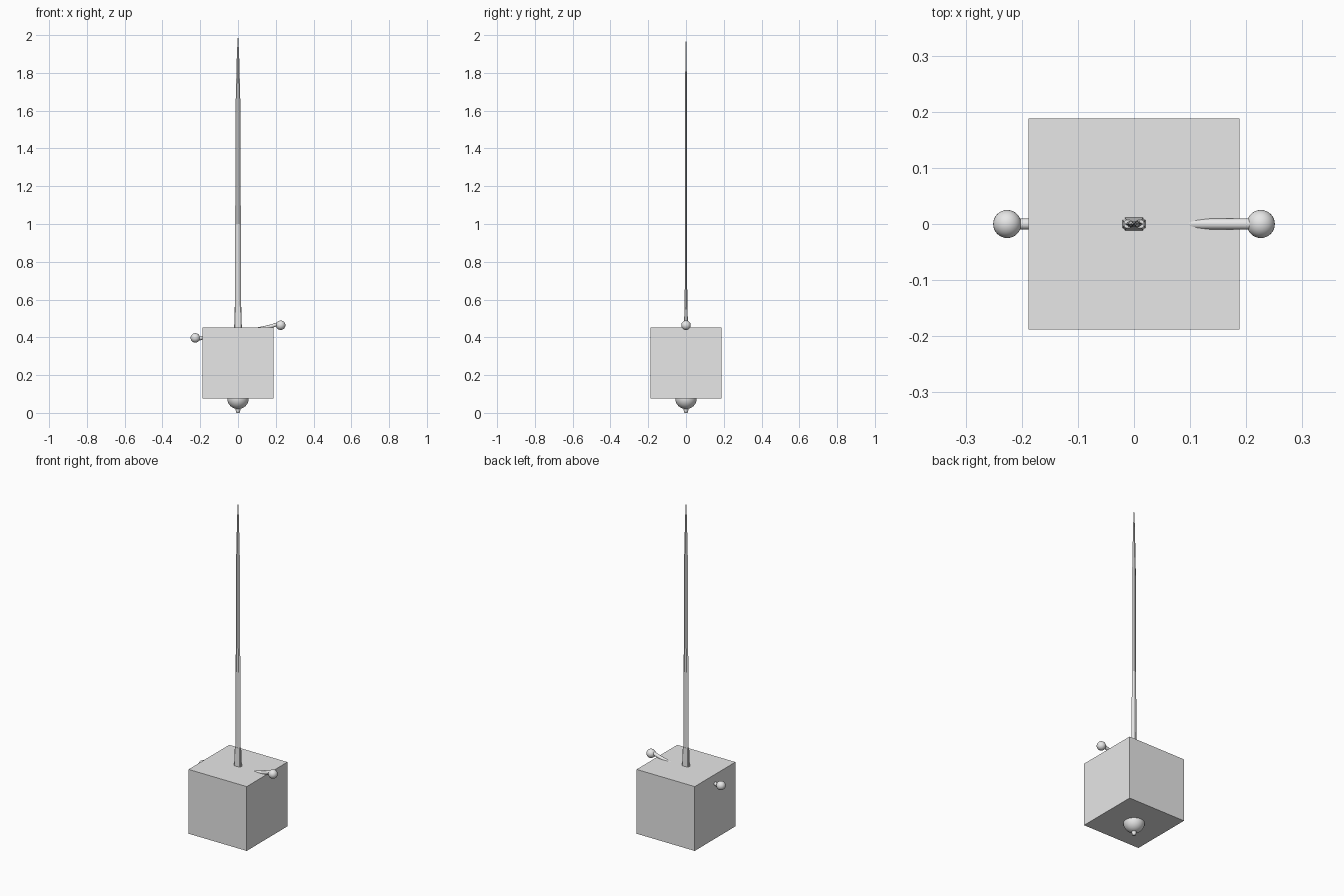
import bpy, bmesh, math
from mathutils import Vector

old = bpy.data.objects.get("Cube")
if old:
    bpy.data.objects.remove(old, do_unlink=True)

grey = bpy.data.materials.new("plain grey")
grey.use_nodes = True
grey.diffuse_color = (0.8, 0.8, 0.8, 1)
grey.node_tree.nodes["Principled BSDF"].inputs["Base Color"].default_value = (0.8, 0.8, 0.8, 1)


def add(name, bm, smooth=False):
    """Turn a bmesh into a named object."""
    bmesh.ops.recalc_face_normals(bm, faces=bm.faces[:])
    mesh = bpy.data.meshes.new(name)
    bm.to_mesh(mesh)
    bm.free()
    mesh.materials.append(grey)
    obj = bpy.data.objects.new(name, mesh)
    bpy.context.collection.objects.link(obj)
    if smooth:
        bpy.ops.object.select_all(action='DESELECT')
        bpy.context.view_layer.objects.active = obj
        obj.select_set(True)
        bpy.ops.object.shade_smooth_by_angle(angle=math.radians(40))
    return obj


def loft(name, rings, smooth=False):
    """Skin a list of equal-length point rings and cap both ends."""
    bm = bmesh.new()
    loops = [[bm.verts.new(p) for p in ring] for ring in rings]
    n = len(loops[0])
    for a, b in zip(loops, loops[1:]):
        for i in range(n):
            j = (i + 1) % n
            bm.faces.new((a[i], a[j], b[j], b[i]))
    bm.faces.new(loops[0])
    bm.faces.new(loops[-1])
    return add(name, bm, smooth)


def circle(z, r, n=24):
    return [(r * math.cos(math.tau * i / n), r * math.sin(math.tau * i / n), z) for i in range(n)]


def blade_ring(z, w, t):
    """Six-sided blade section with sharp edges left and right."""
    k = w * 0.4
    return [(w, 0, z), (k, t, z), (-k, t, z), (-w, 0, z), (-k, -t, z), (k, -t, z)]


def collar_ring(z, w, t):
    """Rectangle with clipped corners."""
    c = 0.004
    return [(w, t - c, z), (w - c, t, z), (c - w, t, z), (-w, t - c, z),
            (-w, c - t, z), (c - w, -t, z), (w - c, -t, z), (w, c - t, z)]


def ball(name, place, r):
    bm = bmesh.new()
    bmesh.ops.create_uvsphere(bm, u_segments=32, v_segments=16, radius=r)
    bmesh.ops.translate(bm, verts=bm.verts, vec=Vector(place))
    return add(name, bm, True)


# Block around the hilt
bm = bmesh.new()
bmesh.ops.create_cube(bm, size=0.376)
bmesh.ops.translate(bm, verts=bm.verts, vec=(0, 0, 0.264))
add("block", bm)

# Blade and its collar
loft("blade", [blade_ring(0.44, 0.017, 0.007), blade_ring(1.0, 0.015, 0.006),
               blade_ring(1.66, 0.012, 0.0055), blade_ring(1.9, 0.006, 0.003),
               blade_ring(2.0, 0.0005, 0.0005)])
loft("blade_collar", [collar_ring(0.42, 0.021, 0.012), collar_ring(0.46, 0.02, 0.011),
                      collar_ring(0.56, 0.018, 0.0075)])

# Grip, pommel and end button
loft("grip", [circle(0.1, 0.015), circle(0.25, 0.02), circle(0.43, 0.016)], True)
ball("pommel", (0, 0, 0.077), 0.057)
loft("pommel_button", [circle(0, 0.007), circle(0.004, 0.011), circle(0.013, 0.012),
                       circle(0.025, 0.013)], True)

# Sloping crossguard with a ball on each end
rings = []
for i in range(-10, 11):
    x = 0.0215 * i
    z = 0.4305 + 0.1 * x + 1.0 * x ** 3 * 2
    rings.append([(x, 0.01 * math.cos(math.tau * k / 16), z + 0.01 * math.sin(math.tau * k / 16))
                  for k in range(16)])
loft("crossguard", rings, True)
for side, name in ((1, "left"), (-1, "right")):
    ball("guard_ball_" + name, (side * 0.226, 0, 0.4305 + side * 0.0335), 0.025)
